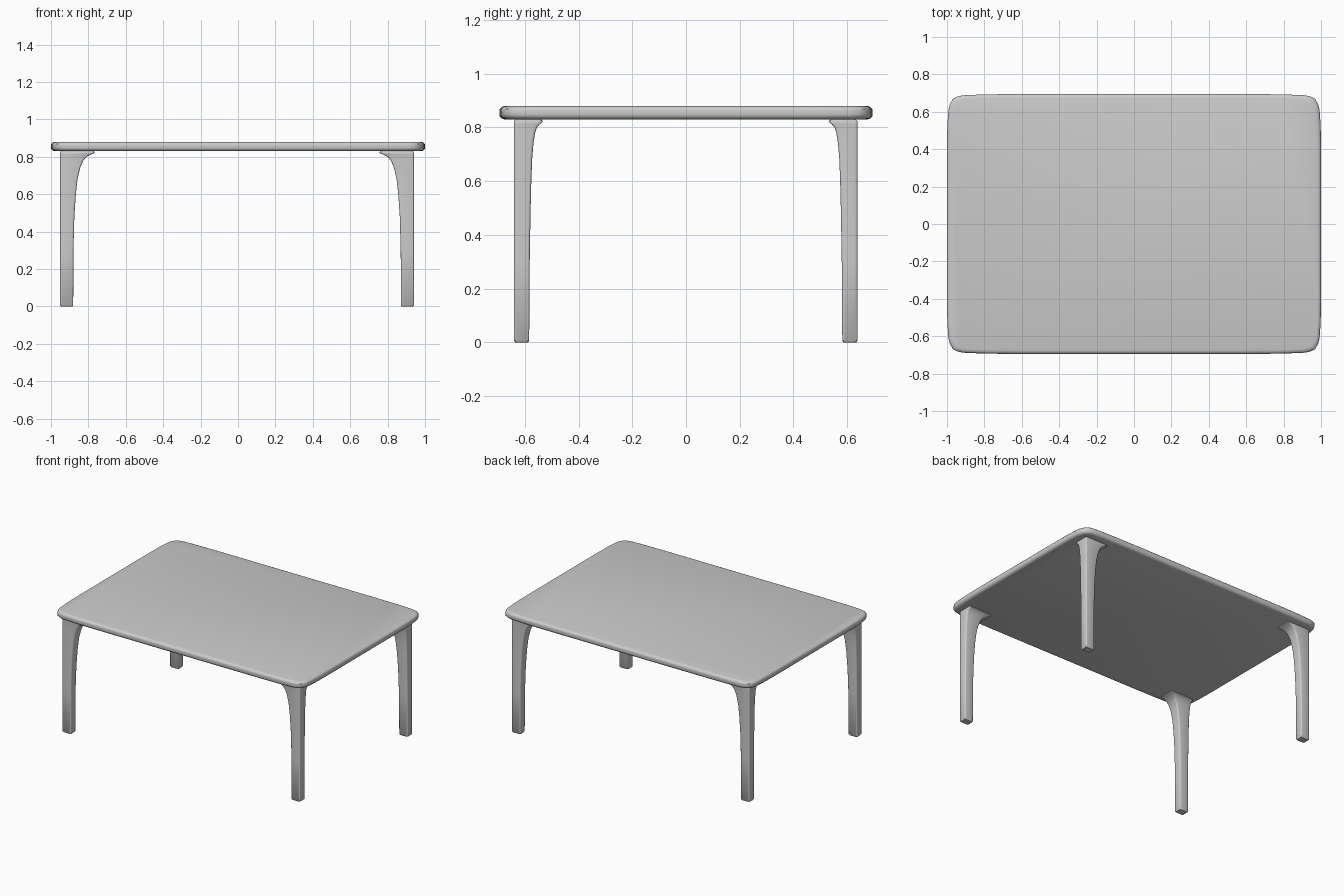
import bpy, bmesh, math

if "Cube" in bpy.data.objects:
    bpy.data.objects.remove(bpy.data.objects["Cube"])


def loft(name, rings):
    """Skin a stack of closed rings and cap both ends."""
    bm = bmesh.new()
    loops = [[bm.verts.new(p) for p in ring] for ring in rings]
    n = len(loops[0])
    for a, b in zip(loops, loops[1:]):
        for i in range(n):
            j = (i + 1) % n
            bm.faces.new((a[i], a[j], b[j], b[i]))
    bm.faces.new(loops[0])
    bm.faces.new(loops[-1])
    bmesh.ops.recalc_face_normals(bm, faces=bm.faces)
    mesh = bpy.data.meshes.new(name)
    bm.to_mesh(mesh)
    bm.free()
    obj = bpy.data.objects.new(name, mesh)
    bpy.context.collection.objects.link(obj)
    bpy.ops.object.select_all(action='DESELECT')
    obj.select_set(True)
    bpy.context.view_layer.objects.active = obj
    bpy.ops.object.shade_smooth_by_angle(angle=math.radians(40))
    return obj


# Tabletop: one soft corner mirrored to four, with a rounded rim
corner = [(1.0, 0.40), (0.998, 0.53), (0.992, 0.61), (0.985, 0.64),
          (0.968, 0.669), (0.945, 0.681), (0.915, 0.688), (0.80, 0.693), (0.60, 0.695)]
outline = (corner + [(-x, y) for x, y in reversed(corner)]
           + [(-x, -y) for x, y in corner] + [(x, -y) for x, y in reversed(corner)])
rim = [(0.83, 0.020), (0.833, 0.009), (0.842, 0.001), (0.85, 0.0),
       (0.862, 0.0), (0.869, 0.001), (0.877, 0.009), (0.88, 0.020)]
loft("tabletop", [[(x * (1 - d), y * (1 - d / 0.695), z) for x, y in outline]
                  for z, d in rim])


def rounded_rect(x0, x1, y0, y1, z, r):
    pts = []
    for k, (cx, cy) in enumerate([(x1 - r, y1 - r), (x0 + r, y1 - r),
                                  (x0 + r, y0 + r), (x1 - r, y0 + r)]):
        for s in range(4):
            a = math.radians(90 * k + 30 * s)
            pts.append((cx + r * math.cos(a), cy + r * math.sin(a), z))
    return pts


# Legs: height, inner x, inner y, inset of the outer faces
profile = [(0.0, 0.880, 0.587, 0.005), (0.006, 0.876, 0.583, 0.0),
           (0.30, 0.875, 0.581, 0.0), (0.48, 0.870, 0.578, 0.0),
           (0.60, 0.862, 0.575, 0.0), (0.68, 0.853, 0.572, 0.0),
           (0.74, 0.839, 0.567, 0.0), (0.78, 0.822, 0.561, 0.0),
           (0.80, 0.805, 0.554, 0.0), (0.812, 0.782, 0.544, 0.0),
           (0.82, 0.762, 0.534, 0.0), (0.826, 0.762, 0.534, 0.002),
           (0.83, 0.768, 0.538, 0.008)]
for sy, row in ((-1, "front"), (1, "back")):
    for sx, side in ((-1, "left"), (1, "right")):
        rings = []
        for z, x, y, d in profile:
            ring = rounded_rect(x, 0.946 - d, y, 0.64 - d, z, 0.009)
            rings.append([(sx * px - 0.005, sy * py - 0.001, pz) for px, py, pz in ring])
        loft(f"{row}_{side}_leg", rings)
